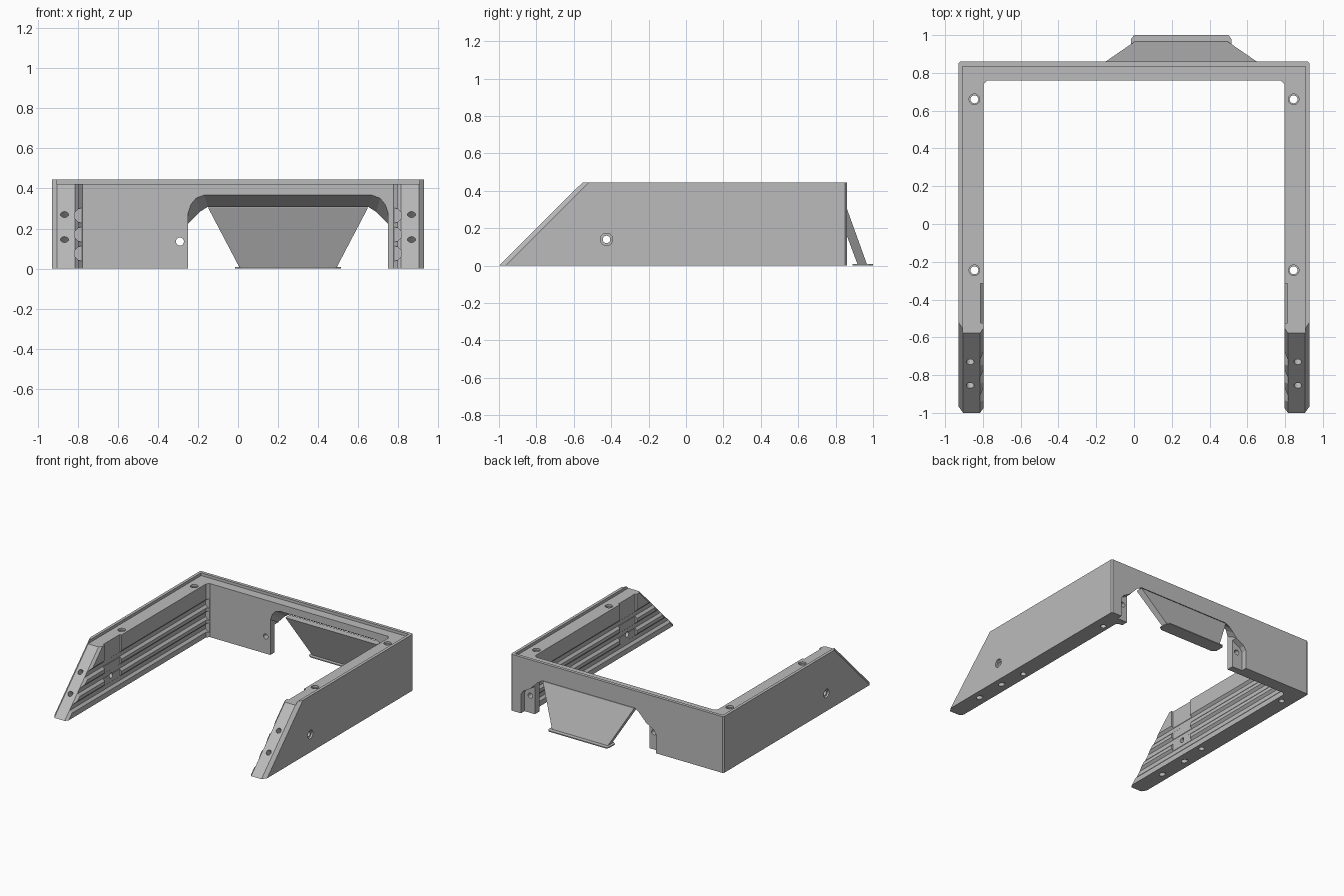
import bpy, bmesh, math
from mathutils import Vector

if "Cube" in bpy.data.objects:
    bpy.data.objects.remove(bpy.data.objects["Cube"], do_unlink=True)

grey = bpy.data.materials.new("plain grey")
grey.use_nodes = True
grey.diffuse_color = (0.5, 0.5, 0.5, 1)
grey.node_tree.nodes["Principled BSDF"].inputs["Base Color"].default_value = (0.5, 0.5, 0.5, 1)


def loft(name, ring_a, ring_b):
    """Closed solid between two rings with the same number of points."""
    bm = bmesh.new()
    a = [bm.verts.new(p) for p in ring_a]
    b = [bm.verts.new(p) for p in ring_b]
    n = len(a)
    bm.faces.new(a)
    bm.faces.new(b)
    for i in range(n):
        j = (i + 1) % n
        bm.faces.new((a[i], a[j], b[j], b[i]))
    bmesh.ops.recalc_face_normals(bm, faces=bm.faces)
    mesh = bpy.data.meshes.new(name)
    bm.to_mesh(mesh)
    bm.free()
    mesh.materials.append(grey)
    obj = bpy.data.objects.new(name, mesh)
    bpy.context.collection.objects.link(obj)
    return obj


def slab(name, outline, z0, z1):
    return loft(name, [(x, y, z0) for x, y in outline], [(x, y, z1) for x, y in outline])


def along_y(name, outline, y0, y1):
    return loft(name, [(x, y0, z) for x, z in outline], [(x, y1, z) for x, z in outline])


def box(name, x0, x1, y0, y1, z0, z1):
    return slab(name, [(x0, y0), (x1, y0), (x1, y1), (x0, y1)], z0, z1)


def rod(start, end, radius, sides=24):
    """Round cutter between two points."""
    start, end = Vector(start), Vector(end)
    turn = (end - start).to_track_quat('Z', 'Y')
    ring = [turn @ Vector((radius * math.cos(t), radius * math.sin(t), 0))
            for t in (2 * math.pi * i / sides for i in range(sides))]
    return loft("hole_cutter", [start + p for p in ring], [end + p for p in ring])


def cut(target, cutter):
    cutter.hide_render = True
    mod = target.modifiers.new("cut", 'BOOLEAN')
    mod.operation = 'DIFFERENCE'
    mod.solver = 'EXACT'
    mod.object = cutter
    bpy.context.view_layer.update()
    graph = bpy.context.evaluated_depsgraph_get()
    result = bpy.data.meshes.new_from_object(target.evaluated_get(graph))
    target.modifiers.clear()
    target.data = result
    bpy.data.objects.remove(cutter, do_unlink=True)


def mirrored(points, centre=0.0):
    return points + [(2 * centre - x, v) for x, v in reversed(points)]


# U-shaped frame, open towards the front
INNER, OUTER, HEIGHT, SHELF = 0.797, 0.93, 0.445, 0.423
half = [(-INNER, -1.0), (-OUTER, -1.0), (-OUTER, 0.85), (-0.92, 0.86)]
inside = [(INNER, 0.74), (INNER - 0.02, 0.76)]
outline = mirrored(half) + inside + [(-x, y) for x, y in reversed(inside)]
frame = slab("frame", outline, 0, HEIGHT)

# Shelf sunk inside a thin outer rim
cut(frame, box("shelf_cutter", -0.907, 0.907, -1.2, 0.835, SHELF, 0.6))

# Sloped arm ends with chamfered long edges
along = Vector((0, 1, 1)).normalized()
normal = Vector((0, -1, 1)).normalized()
section = [(0.74, 0.6), (0.74, -0.075), (0.815, 0), (0.905, 0), (0.98, -0.075), (0.98, 0.6)]
for side in (-1, 1):
    rings = [[Vector((side * x, -1, 0)) + normal * n + along * s for x, n in section]
             for s in (-0.3, 1.0)]
    cut(frame, loft("slope_cutter", *rings))

# Rear opening: tapered arch, wider recess behind it
MID = 0.25
front_arch = mirrored([(-0.25, -0.05), (-0.25, 0.28), (-0.235, 0.325), (-0.21, 0.355), (-0.17, 0.37)], MID)
rear_arch = mirrored([(-0.25, -0.05), (-0.25, 0.22), (-0.22, 0.25), (-0.19, 0.28), (-0.15, 0.305)], MID)
cut(frame, loft("arch_cutter", [(x, 0.755, z) for x, z in front_arch],
                [(x, 0.865, z) for x, z in rear_arch]))
recess = mirrored([(-0.34, -0.05), (-0.34, 0.15), (-0.32, 0.18), (-0.25, 0.22), (-0.15, 0.304)], MID)
cut(frame, along_y("recess_cutter", recess, 0.815, 0.9))
cut(frame, rod((-0.29, 0.7, 0.135), (-0.29, 0.9, 0.135), 0.02))
cut(frame, rod((0.79, 0.77, 0.135), (0.79, 0.9, 0.135), 0.02))

for side in (-1, 1):
    # Three long grooves on the inside of each arm
    for z in (0.075, 0.17, 0.265):
        groove = [(0.77, z - 0.04), (INNER, z - 0.034), (0.814, z - 0.016),
                  (0.814, z + 0.016), (INNER, z + 0.034), (0.77, z + 0.04)]
        cut(frame, along_y("groove_cutter", [(side * x, v) for x, v in groove], -1.1, 0.758))
    # Flat pad around the cross hole
    xs = sorted((side * 0.7, side * 0.8115))
    cut(frame, box("pad_cutter", *xs, -0.525, -0.315, 0.06, 0.6))
    # Cross hole with counterbore
    cut(frame, rod((side * 0.7, -0.425, 0.14), (side * 1.0, -0.425, 0.14), 0.02))
    cut(frame, rod((side * 0.915, -0.425, 0.14), (side * 1.0, -0.425, 0.14), 0.033))
    # Upright holes
    for y in (-0.245, 0.66):
        cut(frame, rod((side * 0.845, y, -0.1), (side * 0.845, y, 0.6), 0.021))
        cut(frame, rod((side * 0.845, y, 0.408), (side * 0.845, y, 0.6), 0.028))
    # Holes square to the sloped ends
    for y in (-0.73, -0.855):
        p = Vector((side * 0.867, y, y + 1))
        cut(frame, rod(p + normal * 0.1, p - normal * 0.6, 0.02))

# Leaning rear flap
flap = loft("rear_flap",
            [(-0.15, 0.805, 0.305), (0.65, 0.805, 0.305), (0.65, 0.86, 0.305), (-0.15, 0.86, 0.305)],
            [(0.01, 0.92, 0), (0.49, 0.92, 0), (0.49, 0.97, 0), (0.01, 0.97, 0)])

# Thin foot under the flap
foot = slab("flap_foot", mirrored([(0.01, 0.89), (-0.015, 0.91), (-0.015, 0.98), (0.0, 1.0)], MID), 0, 0.008)
